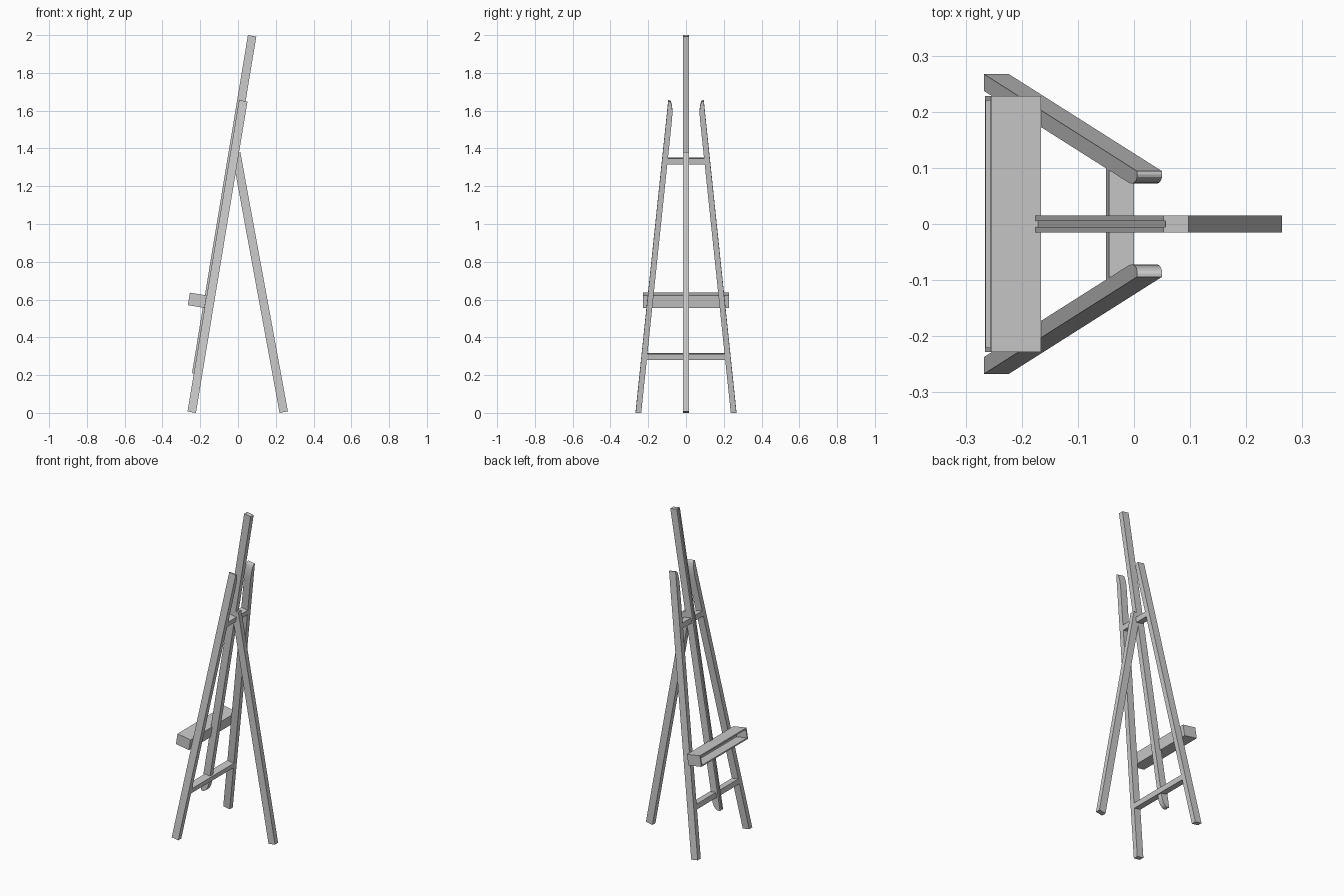
import bpy, bmesh, math
from mathutils import Matrix, Vector

if "Cube" in bpy.data.objects:
    bpy.data.objects.remove(bpy.data.objects["Cube"])

# Tilted frame of the easel front: local x = depth, y = width, z = along the lean
LEAN = Matrix.Translation((-0.245, 0, 0.0036)) @ Matrix.Rotation(math.radians(9.4), 4, 'Y')


def prism(name, pts, extrude, matrix):
    """Extrude a closed outline along a vector and place it with a matrix."""
    bm = bmesh.new()
    face = bm.faces.new([bm.verts.new(p) for p in pts])
    new = bmesh.ops.extrude_face_region(bm, geom=[face])['geom']
    bmesh.ops.translate(bm, vec=Vector(extrude),
                        verts=[g for g in new if isinstance(g, bmesh.types.BMVert)])
    bmesh.ops.recalc_face_normals(bm, faces=bm.faces)
    bm.transform(matrix)
    bmesh.ops.recalc_face_normals(bm, faces=bm.faces)
    me = bpy.data.meshes.new(name)
    bm.to_mesh(me)
    bm.free()
    ob = bpy.data.objects.new(name, me)
    bpy.context.collection.objects.link(ob)
    return ob


def box(name, x0, x1, y0, y1, z0, z1, matrix=LEAN):
    return prism(name, [(x0, y0, z0), (x1, y0, z0), (x1, y1, z0), (x0, y1, z0)],
                 (0, 0, z1 - z0), matrix)


def cut(target, cutter):
    mod = target.modifiers.new("cut", 'BOOLEAN')
    mod.operation = 'DIFFERENCE'
    mod.solver = 'EXACT'
    mod.object = cutter
    cutter.hide_render = True
    cutter.hide_set(True)


def arc(n=8):
    return [math.pi / 2 * i / n for i in range(n + 1)]


# Front legs: leaning inward, inner top corner rounded off
TOP, SLOPE = 1.671, 0.1035
for side, label in ((1, "left"), (-1, "right")):
    outer = lambda v: 0.267 - SLOPE * v
    pts = [(outer(0), 0), (outer(TOP), TOP)]
    for a in reversed(arc()):
        v = TOP - 0.1 + 0.1 * math.sin(a)
        pts.append((outer(v) - 0.006 - 0.024 * math.cos(a), v))
    pts.append((outer(0) - 0.03, 0))
    prism("front_leg_" + label, [(-0.0225, side * y, v) for y, v in pts], (0.045, 0, 0), LEAN)

# Centre mast: rounded lower back corner, shallow groove in the front face
back, front, low = 0.0125, -0.0325, 0.204
pts = [(front, 2.018), (front, low)]
for a in reversed(arc()):
    pts.append((back - 0.035 + 0.035 * math.cos(a), low + 0.06 - 0.06 * math.sin(a)))
pts.append((back, 2.018))
mast = prism("mast", [(x, -0.015, z) for x, z in pts], (0, 0.03, 0), LEAN)
cut(mast, box("groove_cutter", front - 0.02, front + 0.004, -0.005, 0.005, 0.1, 2.1))

# Crossbars between the front legs
box("upper_crossbar", -0.0225, 0.0225, -0.108, 0.108, 1.333, 1.364)
box("lower_crossbar", -0.0225, 0.0225, -0.215, 0.215, 0.284, 0.315)

# Tray: box hollowed from the front
tray = box("tray", -0.113, -0.023, -0.228, 0.228, 0.556, 0.623)
cut(tray, box("tray_cutter", -0.15, -0.04, -0.22, 0.22, 0.564, 0.615))

# Rear leg leaning forward to the upper crossbar
REAR = Matrix.Translation((0.242, 0, 0.004)) @ Matrix.Rotation(math.radians(-10.4), 4, 'Y')
box("rear_leg", -0.0225, 0.0225, -0.015, 0.015, 0, 1.395, REAR)
